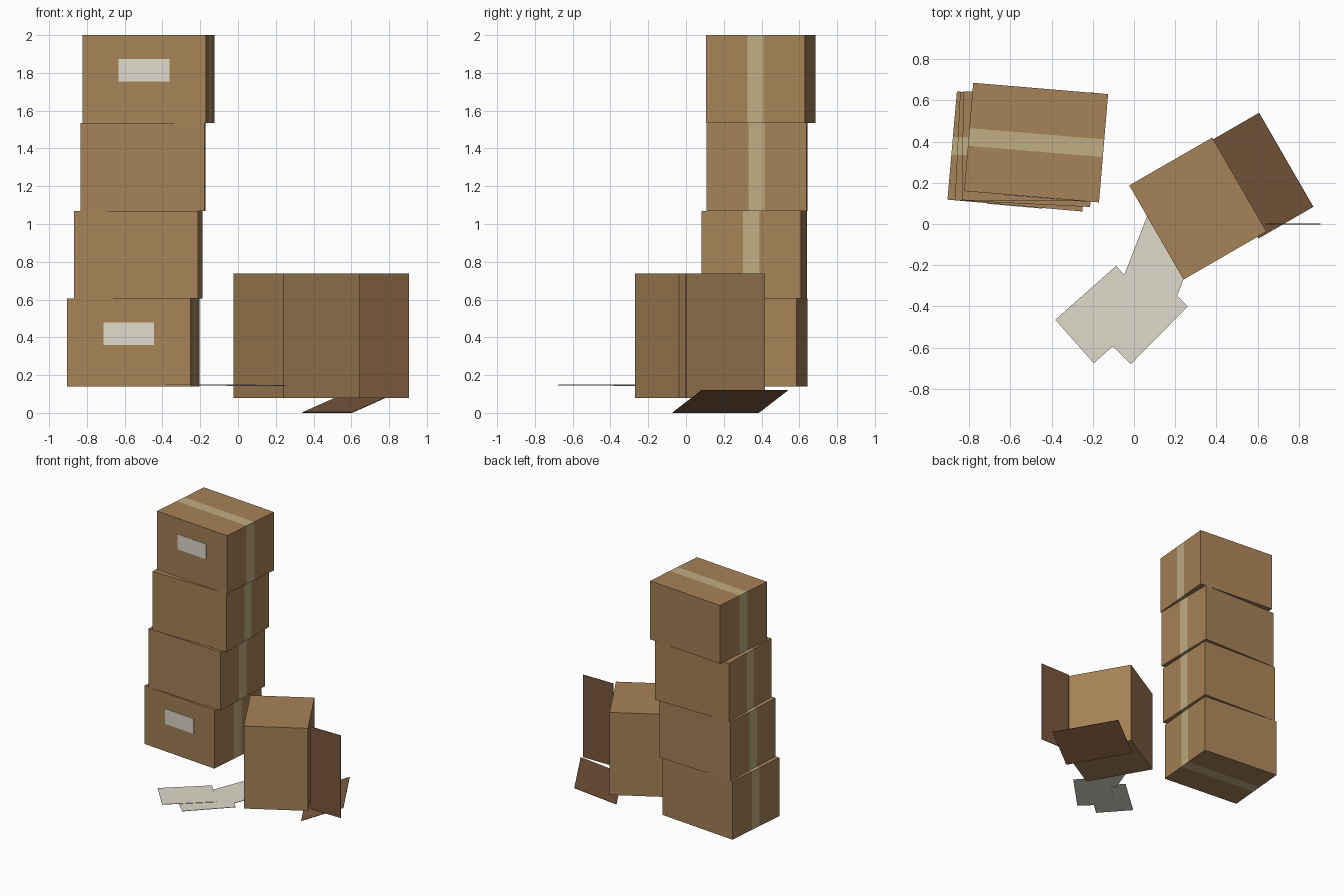
import bpy
import bmesh
from math import radians
from mathutils import Matrix, Vector

default = bpy.data.objects.get("Cube")
if default:
    bpy.data.objects.remove(default)


def material(name, rgb):
    m = bpy.data.materials.new(name)
    m.use_nodes = True
    m.diffuse_color = (*rgb, 1)
    m.node_tree.nodes["Principled BSDF"].inputs["Base Color"].default_value = (*rgb, 1)
    return m


cardboard = material("cardboard", (0.38, 0.225, 0.095))
tape = material("packing_tape", (0.53, 0.42, 0.23))
paper = material("paper", (0.74, 0.70, 0.59))
flap_brown = material("dark_cardboard", (0.19, 0.097, 0.046))

W, D, H = 0.657, 0.527, 0.465   # carton size
TAPE = 0.043                    # half tape width
THIN = 0.003


def finish(name, bm, mats):
    mesh = bpy.data.meshes.new(name)
    bm.to_mesh(mesh)
    bm.free()
    for m in mats:
        mesh.materials.append(m)
    obj = bpy.data.objects.new(name, mesh)
    bpy.context.collection.objects.link(obj)
    return obj


def block(name, size, matrix, mat, taped=False):
    bm = bmesh.new()
    bmesh.ops.create_cube(bm, size=1, matrix=Matrix.Diagonal((*size, 1)))
    if taped:
        # cut a strip that runs round the carton lengthwise
        for y in (-TAPE, TAPE):
            bmesh.ops.bisect_plane(bm, geom=bm.verts[:] + bm.edges[:] + bm.faces[:],
                                   plane_co=(0, y, 0), plane_no=(0, 1, 0))
        for f in bm.faces:
            f.material_index = int(abs(f.calc_center_median().y) < TAPE / 2)
    obj = finish(name, bm, [mat, tape] if taped else [mat])
    obj.matrix_world = matrix
    return obj


def sheet(name, corner, u, v, mat):
    """Thin sheet spanned by two edge vectors from a corner."""
    c, u, v = Vector(corner), Vector(u), Vector(v)
    n = u.cross(v).normalized()
    rot = Matrix((u.normalized(), v.normalized(), n)).transposed().to_4x4()
    place = Matrix.Translation(c + (u + v) / 2) @ rot
    return block(name, (u.length, v.length, THIN), place, mat)


# Stack of taped cartons, bottom to top: x, y, turn, has label
stack = [(-0.555, 0.352, -5, True), (-0.528, 0.362, -2.8, False),
         (-0.503, 0.376, -0.5, False), (-0.475, 0.395, -4.8, True)]
for i, (x, y, turn, labelled) in enumerate(stack):
    z = 0.14 + H * (i + 0.5)
    place = Matrix.Translation((x, y, z)) @ Matrix.Rotation(radians(turn), 4, 'Z')
    block(f"stacked_carton_{i + 1}", (W, D, H), place, cardboard, taped=True)
    if labelled:
        front = place @ Matrix.Translation((0, -D / 2, 0.047))
        block(f"carton_label_{i + 1}", (0.27, 0.006, 0.12), front, paper)

# Carton tipped on its side
tipped = Matrix.Translation((0.31, 0.075, 0.08 + W / 2)) @ Matrix.Rotation(radians(30), 4, 'Z')
block("tipped_carton", (H, D, W), tipped, cardboard)

# Its loose flaps: one upright, one sloping below
sheet("side_flap", (0.64, 0, 0.08), (0.265, 0, 0), (0, 0, W), flap_brown)
sheet("lower_flap", (0.605, -0.07, 0.002), (0.265, 0.153, 0.118), (-0.2635, 0.4564, 0), flap_brown)

# Scattered sheets of paper
pages = [((-0.195, -0.675), (0.295, 0.262), (-0.187, 0.21)),
         ((-0.015, -0.68), (0.276, 0.28), (-0.198, 0.195)),
         ((0.197, -0.38), (0.143, 0.368), (-0.257, 0.1))]
for i, (corner, u, v) in enumerate(pages):
    sheet(f"paper_sheet_{i + 1}", (*corner, 0.15 - 0.0035 * i), (*u, 0), (*v, 0), paper)
